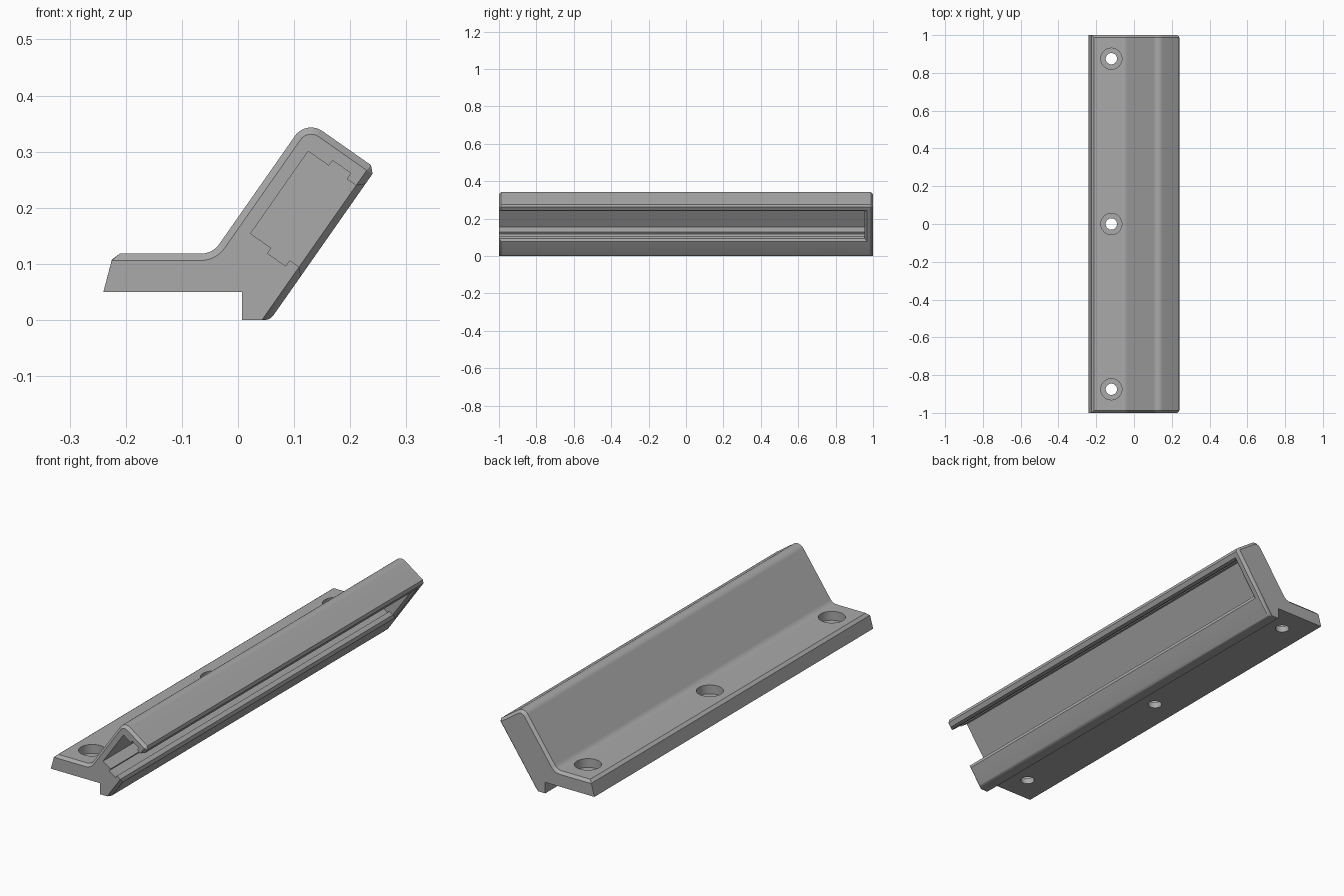
import bpy, bmesh, math
from mathutils import Vector

if "Cube" in bpy.data.objects:
    bpy.data.objects.remove(bpy.data.objects["Cube"], do_unlink=True)

grey = bpy.data.materials.new("plain grey")
grey.use_nodes = True
grey.diffuse_color = (0.4, 0.4, 0.4, 1)
grey.node_tree.nodes["Principled BSDF"].inputs["Base Color"].default_value = (0.4, 0.4, 0.4, 1)

# The raised flange leans over: u runs up along it, n runs out of its open face
TILT = math.radians(55)
U = Vector((math.cos(TILT), math.sin(TILT)))
N = Vector((math.sin(TILT), -math.cos(TILT)))


def tilted(u, n):
    return tuple(U * u + N * n)


def rounded(corners):
    """Round (point, cut length, segments) corners into a profile."""
    out = []
    for i, (point, cut, segs) in enumerate(corners):
        p = Vector(point)
        a = (Vector(corners[i - 1][0]) - p).normalized()
        b = (Vector(corners[(i + 1) % len(corners)][0]) - p).normalized()
        if segs == 0:
            out.append(p)
            continue
        half = a.angle(b) / 2
        radius = cut * math.tan(half)
        centre = p + (a + b).normalized() * cut / math.cos(half)
        start, end = p + a * cut - centre, p + b * cut - centre
        for k in range(segs + 1):
            t = k / segs
            d = start * (1 - t) + end * t
            out.append(centre + (d.normalized() * radius if radius > 0 else d))
    return out


def ring(profile, y):
    return [(p[0], y, p[1]) for p in profile]


def loft(name, rings):
    """Skin a closed solid through rings with equal point counts."""
    bm = bmesh.new()
    loops = [[bm.verts.new(p) for p in r] for r in rings]
    for lo, hi in zip(loops, loops[1:]):
        for i in range(len(lo)):
            j = (i + 1) % len(lo)
            bm.faces.new((lo[i], lo[j], hi[j], hi[i]))
    bm.faces.new(loops[0][::-1])
    bm.faces.new(loops[-1])
    bmesh.ops.remove_doubles(bm, verts=bm.verts, dist=1e-5)
    bmesh.ops.recalc_face_normals(bm, faces=bm.faces)
    mesh = bpy.data.meshes.new(name)
    bm.to_mesh(mesh)
    bm.free()
    mesh.materials.append(grey)
    ob = bpy.data.objects.new(name, mesh)
    bpy.context.collection.objects.link(ob)
    return ob


def carve(target, cutter):
    cutter.hide_render = True
    mod = target.modifiers.new("cut", "BOOLEAN")
    mod.operation, mod.solver, mod.object = "DIFFERENCE", "EXACT", cutter
    bpy.context.view_layer.objects.active = target
    bpy.ops.object.modifier_apply(modifier=mod.name)
    bpy.data.objects.remove(cutter, do_unlink=True)


# Bracket body: full profile, with a smaller one at both chamfered ends
full = rounded([
    ((-0.24, 0.05), 0, 0), ((0.007, 0.05), 0, 0), ((0.007, 0), 0, 0),
    ((0.0574, 0), 0.009, 3), (tilted(0.362, 0.047), 0.011, 1),
    (tilted(0.362, -0.105), 0.035, 10), ((-0.0455, 0.118), 0.021, 8),
    ((-0.222, 0.118), 0.011, 1)])
small = rounded([
    ((-0.24, 0.05), 0, 0), ((0.007, 0.05), 0, 0), ((0.007, 0), 0, 0),
    ((0.0427, 0), 0, 3), (tilted(0.35, 0.035), 0, 1),
    (tilted(0.35, -0.093), 0.023, 10), ((-0.0393, 0.106), 0.027, 8),
    ((-0.225, 0.106), 0, 1)])
bracket = loft("mounting_bracket", [ring(small, -1), ring(full, -0.988),
                                    ring(full, 0.988), ring(small, 1)])

# Stepped slot, open at the front and closed near the back
MID, END = 0.2285, 0.955
steps = [(-0.07, 0.0895), (-0.025, 0.0895), (-0.025, 0.101), (0.0145, 0.101),
         (0.0145, 0.0885), (0.07, 0.0885)]
slot = [tilted(MID + w, n) for n, w in steps]
slot += [tilted(MID - w, n) for n, w in reversed(steps)]
carve(bracket, loft("slot_cutter", [ring(slot, -1.1), ring(slot, END)]))

# Chamfered lip around the slot mouth
lip = []
for n, grow in ((0.035, 0), (0.065, 0.03)):
    lip.append([(*tilted(MID + s * (0.0885 + grow), n), y)
                for s, y in ((-1, -1.1), (1, -1.1), (1, END + grow), (-1, END + grow))])
carve(bracket, loft("lip_cutter", [[(x, y, z) for x, z, y in r] for r in lip]))


# Three counterbored screw holes
def circle(y, radius, z):
    turns = [math.tau * k / 32 for k in range(32)]
    return [(-0.12 + radius * math.cos(t), y + radius * math.sin(t), z) for t in turns]


for y in (-0.875, 0, 0.875):
    carve(bracket, loft("hole_cutter", [circle(y, 0.03, 0), circle(y, 0.03, 0.078),
                                        circle(y, 0.056, 0.078), circle(y, 0.056, 0.2)]))

# Smooth the rounded bends, keep the machined edges sharp
bpy.ops.object.select_all(action="DESELECT")
bracket.select_set(True)
bpy.context.view_layer.objects.active = bracket
bpy.ops.object.shade_smooth_by_angle(angle=math.radians(25))
